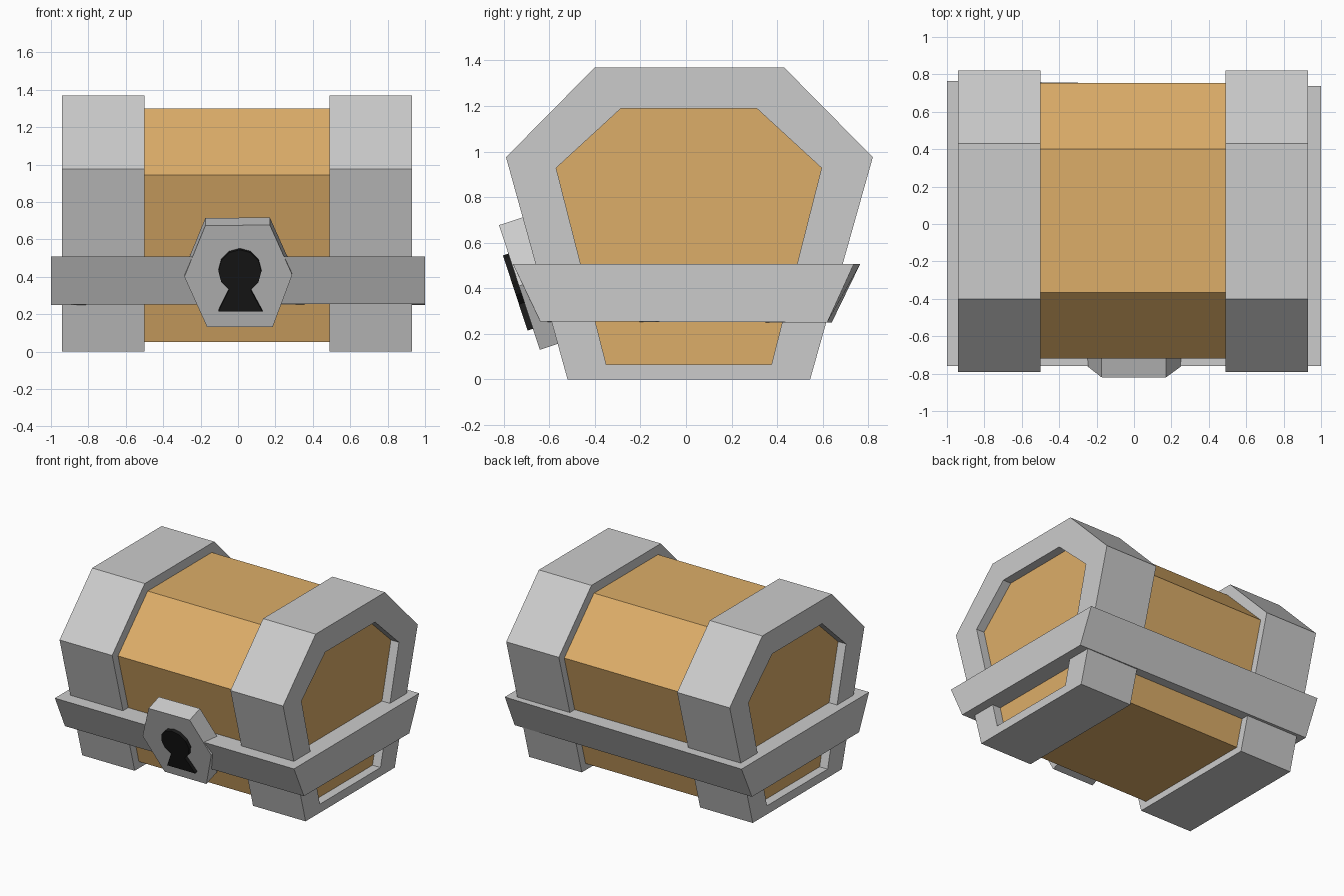
import bpy, bmesh, math
from mathutils import Vector

if "Cube" in bpy.data.objects:
    bpy.data.objects.remove(bpy.data.objects["Cube"])


def material(name, rgb):
    m = bpy.data.materials.new(name)
    m.diffuse_color = (*rgb, 1)
    m.use_nodes = True
    m.node_tree.nodes["Principled BSDF"].inputs["Base Color"].default_value = m.diffuse_color
    return m


WOOD = material("wood", (0.72, 0.42, 0.14))
BLACK = material("black", (0.01, 0.01, 0.01))


def loft(name, loops, mat=None, cap_end=True):
    """Bridge matching loops of points with quads and cap the ends."""
    bm = bmesh.new()
    rings = [[bm.verts.new(p) for p in loop] for loop in loops]
    for a, b in zip(rings, rings[1:]):
        n = len(a)
        for i in range(n):
            j = (i + 1) % n
            bm.faces.new((a[i], a[j], b[j], b[i]))
    bm.faces.new(rings[0])
    if cap_end:
        bm.faces.new(rings[-1])
    bmesh.ops.recalc_face_normals(bm, faces=bm.faces)
    me = bpy.data.meshes.new(name)
    bm.to_mesh(me)
    bm.free()
    if mat:
        me.materials.append(mat)
    ob = bpy.data.objects.new(name, me)
    bpy.context.collection.objects.link(ob)
    return ob


def at_x(profile, x):
    return [(x, y, z) for y, z in profile]


# Chest cross-sections as (y, z)
strap = [(-.52, 0), (.545, 0), (.82, .975), (.43, 1.37), (-.40, 1.37), (-.79, .975)]
body = [(-.47, .05), (.50, .05), (.755, .945), (.40, 1.30), (-.365, 1.30), (-.72, .945)]
panel = [(-.35, .065), (.375, .065), (.595, .928), (.31, 1.19), (-.285, 1.19), (-.57, .928)]

# Wooden body between the straps
loft("wood_body", [at_x(body, -.52), at_x(body, .51)], WOOD)

# Metal end straps with recessed wooden end panels
for side, s in (("left", -1), ("right", 1)):
    x_in, x_out, x_panel = (-.005 + s * d for d in (.495, .935, .868))
    loft(side + "_strap", [at_x(strap, x_in), at_x(strap, x_out),
                           at_x(panel, x_out), at_x(panel, x_panel)], cap_end=False)
    loft(side + "_end_panel", [at_x(panel, x_panel - s * .1), at_x(panel, x_panel)], WOOD)

# Flared metal band, slightly out of square at the back
loft("rim_band", [
    [(-1, -.64, .25), (1, -.64, .255), (1, .62, .25), (-1, .64, .25)],
    [(-1, -.76, .507), (1, -.76, .507), (1, .737, .507), (-1, .765, .507)]])

# Tilted lock plate and keyhole
INWARD = Vector((0, .95, .31)).normalized()


def on_lock(points):
    return [Vector((x, -.82 + (.675 - z) * .327, z)) for x, z in points]


def offset(points, d):
    return [p + INWARD * d for p in points]


plate = on_lock([(-.287, .40), (-.165, .13), (.185, .13),
                 (.29, .41), (.17, .677), (-.175, .673)])
loft("lock_plate", [plate, offset(plate, .13)])

arc = [math.radians(-60 + 30 * i) for i in range(11)]
keyhole = on_lock([(.01 + .115 * math.cos(a), .437 + .115 * math.sin(a)) for a in arc]
                  + [(-.105, .222), (.13, .222)])
loft("keyhole", [offset(keyhole, -.025), offset(keyhole, .01)], BLACK)
